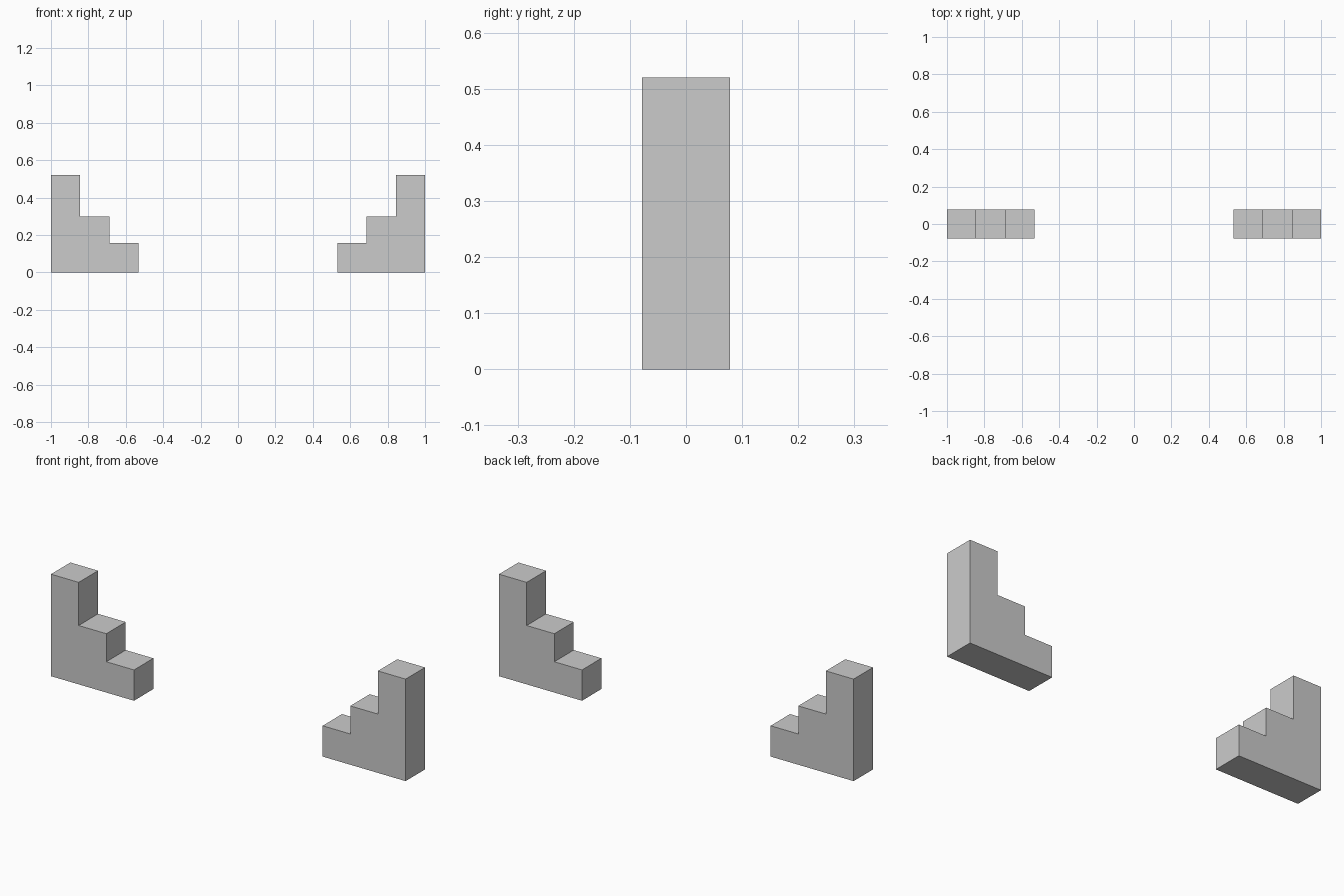
import bpy, bmesh

if "Cube" in bpy.data.objects:
    bpy.data.objects.remove(bpy.data.objects["Cube"])

STEP = 0.156                     # step run and block depth
HEIGHTS = [0.52, 0.30, 0.157]    # outer to inner step heights


def stair_block(name, side):
    """Stepped profile in XZ, extruded along Y; side is -1 (left) or 1 (right)."""
    profile = [(1 - STEP * len(HEIGHTS), 0), (1, 0)]
    for i, h in enumerate(HEIGHTS):
        profile += [(1 - STEP * i, h), (1 - STEP * (i + 1), h)]
    bm = bmesh.new()
    face = bm.faces.new([bm.verts.new((side * x, -STEP / 2, z)) for x, z in profile])
    ext = bmesh.ops.extrude_face_region(bm, geom=[face], use_keep_orig=True)
    verts = [g for g in ext["geom"] if isinstance(g, bmesh.types.BMVert)]
    bmesh.ops.translate(bm, verts=verts, vec=(0, STEP, 0))
    bmesh.ops.recalc_face_normals(bm, faces=bm.faces)
    mesh = bpy.data.meshes.new(name)
    bm.to_mesh(mesh)
    bm.free()
    bpy.context.collection.objects.link(bpy.data.objects.new(name, mesh))


# Mirrored pair of stepped blocks
stair_block("left_stepped_block", -1)
stair_block("right_stepped_block", 1)
